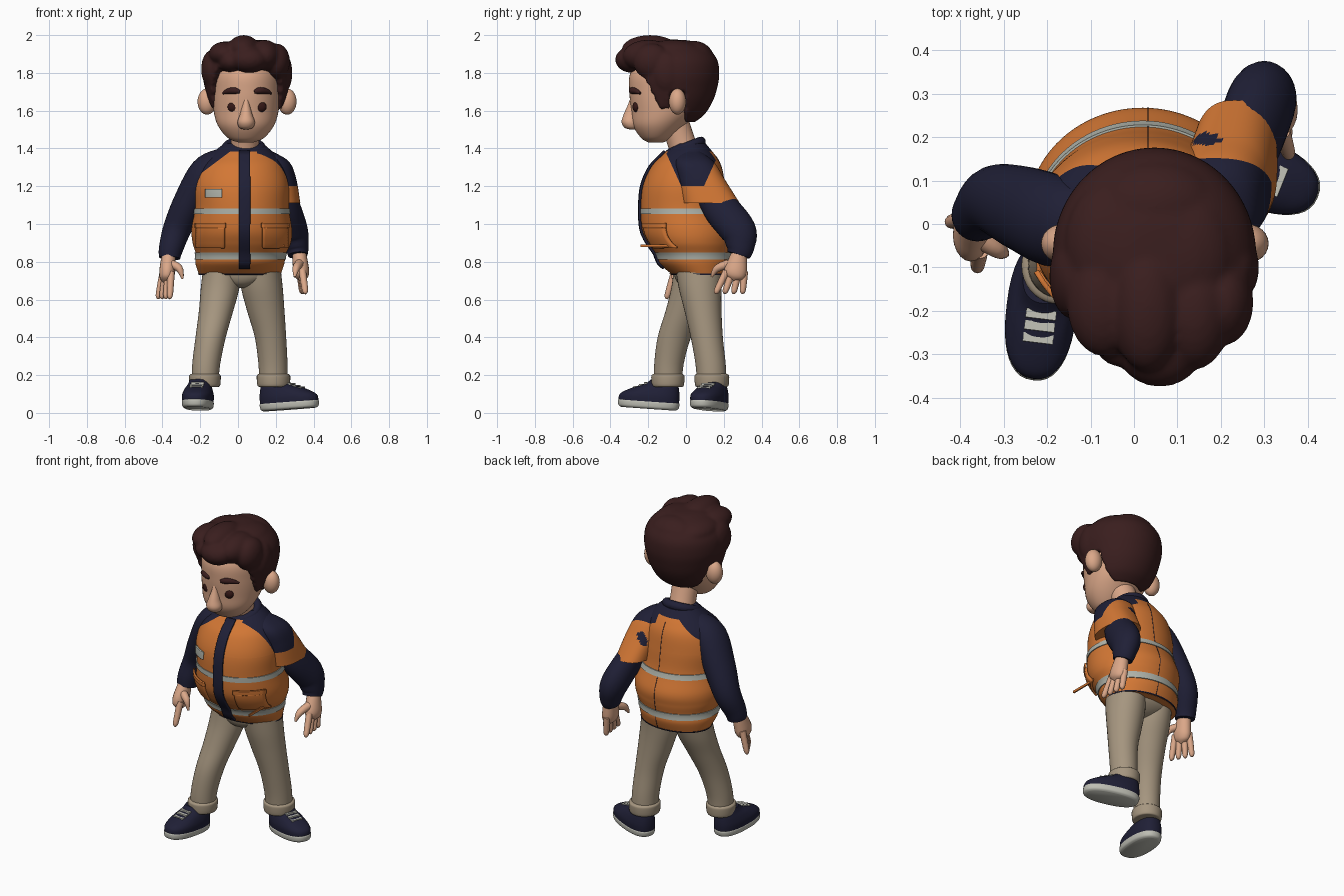
import bpy, bmesh, math
from mathutils import Vector, Matrix

old = bpy.data.objects.get("Cube")
if old:
    bpy.data.objects.remove(old, do_unlink=True)


def material(name, *rgb):
    m = bpy.data.materials.new(name)
    m.use_nodes = True
    m.diffuse_color = (*rgb, 1)
    m.node_tree.nodes["Principled BSDF"].inputs["Base Color"].default_value = (*rgb, 1)
    return m


SKIN = material("skin", .71, .39, .25)
HAIR = material("dark brown hair", .042, .013, .013)
EYE = material("eye brown", .035, .009, .008)
NAVY = material("navy cloth", .014, .014, .037)
ORANGE = material("orange cloth", .65, .185, .035)
SILVER = material("reflective grey", .43, .45, .40)
KHAKI = material("khaki cloth", .38, .305, .215)
SOLE = material("off white rubber", .52, .52, .46)
parts = []


def finish(name, bm, mats, rule=None, cuts=()):
    """Turn a bmesh into an object; planes cut clean borders, a rule colours the faces."""
    bmesh.ops.recalc_face_normals(bm, faces=bm.faces)
    for co, no in cuts:
        bmesh.ops.bisect_plane(bm, geom=bm.verts[:] + bm.edges[:] + bm.faces[:], plane_co=co, plane_no=no)
    if rule:
        for f in bm.faces:
            f.material_index = int(rule(f.calc_center_median()))
    me = bpy.data.meshes.new(name)
    bm.to_mesh(me)
    bm.free()
    for m in mats:
        me.materials.append(m)
    ob = bpy.data.objects.new(name, me)
    bpy.context.collection.objects.link(ob)
    parts.append(ob)
    return ob


def smooth(pts, n):
    """Catmull-Rom through rows of x, y, z, radius, radius."""
    pts = [tuple(p) if len(p) == 5 else (*p, p[3]) for p in pts]
    ext = [pts[0]] + pts + [pts[-1]]
    rows = []
    for a, b, c, d in zip(ext, ext[1:], ext[2:], ext[3:]):
        for k in range(n):
            t = k / n
            rows.append([.5 * (2*q + (r - p)*t + (2*p - 5*q + 4*r - s)*t*t
                               + (3*q - p - 3*r + s)*t**3)
                         for p, q, r, s in zip(a, b, c, d)])
    return rows + [list(pts[-1])]


def skin(pts, segs=32, n=5, level=False, power=2):
    """Skin (super)elliptical sections; level keeps every section horizontal."""
    rows = smooth(pts, n)
    bm = bmesh.new()
    loops = []
    for i, r in enumerate(rows):
        u, v = Vector((1, 0, 0)), Vector((0, 1, 0))
        if not level:
            t = Vector(rows[min(i + 1, len(rows) - 1)][:3]) - Vector(rows[max(i - 1, 0)][:3])
            t.normalize()
            u = v.cross(t).normalized()
            v = t.cross(u)
        ring = []
        for k in range(segs):
            a = 2 * math.pi * k / segs
            c, s = (math.copysign(abs(w) ** (2 / power), w) for w in (math.cos(a), math.sin(a)))
            ring.append(bm.verts.new(Vector(r[:3]) + u * max(r[3], .002) * c + v * max(r[4], .002) * s))
        loops.append(ring)
    for a, b in zip(loops, loops[1:]):
        for k in range(segs):
            j = (k + 1) % segs
            bm.faces.new((a[k], a[j], b[j], b[k]))
    bm.faces.new(loops[0])
    bm.faces.new(loops[-1])
    return bm


def sweep(name, pts, mats, *shape, rule=None, cuts=()):
    return finish(name, skin(pts, *shape), mats, rule, cuts)


def add_ball(bm, c, r):
    bmesh.ops.create_uvsphere(bm, u_segments=24, v_segments=18, radius=1,
                              matrix=Matrix.Translation(c) @ Matrix.Diagonal((*r, 1)))


def ball(name, c, r, mat):
    bm = bmesh.new()
    add_ball(bm, c, r)
    return finish(name, bm, [mat])


def box(name, c, size, mat):
    bm = bmesh.new()
    bmesh.ops.create_cube(bm, size=1, matrix=Matrix.Translation(c) @ Matrix.Diagonal((*size, 1)))
    return finish(name, bm, [mat])


# Vest body with navy yoke
TORSO = [(.01, .08, .73, .215, .15), (.01, .055, .79, .235, .195), (.015, .045, .84, .238, .205),
         (.02, .03, .9, .26, .232), (.02, .016, .97, .266, .249), (.02, -.008, 1.08, .25, .232),
         (.016, -.012, 1.2, .252, .218), (.018, 0, 1.3, .225, .188), (.025, .012, 1.36, .18, .145),
         (.03, .02, 1.425, .105, .085)]
YOKE_CUTS = [((0, 0, 1.385), (0, 0, 1)), ((0, 0, 1.2), (0, 0, 1)), ((0, 0, 1.415), (-.75, 0, 1)),
             ((0, .095, 1.2), (0, -2.2, 1)), ((0, -.025, 1.2), (0, 2.2, 1)), ((.1, 0, 0), (1, 0, 0))]


def yoke(c):
    if c.x > .1 and c.z > 1.2 + 2.2 * max(0, abs(c.y - .035) - .06):
        return True
    if ((c.x - .165) / .036) ** 2 + ((c.y - .195) / .015) ** 2 < 1 and c.z > 1.2:
        return True
    return c.z > min(1.385, 1.415 + .75 * c.x)


sweep("vest", TORSO, [ORANGE, NAVY], 112, 10, True, rule=yoke, cuts=YOKE_CUTS)
DENSE = smooth(TORSO, 10)


def section(z, off=0):
    for a, b in zip(DENSE, DENSE[1:]):
        if a[2] <= z <= b[2] or b is DENSE[-1]:
            t = (z - a[2]) / (b[2] - a[2])
            r = [p + (q - p) * t for p, q in zip(a, b)]
            return r[0], r[1], z, r[3] + off, r[4] + off


def band(name, z0, z1, off, mat):
    sweep(name, [section(z0 + (z1 - z0) * i / 4, off) for i in range(5)], [mat], 96, 1, True)


def patch(name, x0, x1, z0, z1, off, mat, side=-1):
    """Cloth plate that follows the front or back of the vest."""
    bm = bmesh.new()
    nx, nz = 10, 24
    grid = []
    for j in range(nz + 1):
        cx, cy, z, rx, ry = section(z0 + (z1 - z0) * j / nz, off)
        row = []
        for i in range(nx + 1):
            x = x0 + (x1 - x0) * i / nx
            y = cy + side * ry * math.sqrt(max(0, 1 - ((x - cx) / rx) ** 2))
            row.append(bm.verts.new((x, y, z)))
        grid.append(row)
    for a, b in zip(grid, grid[1:]):
        for i in range(nx):
            bm.faces.new((a[i], a[i + 1], b[i + 1], b[i]))
    mod = finish(name, bm, [mat]).modifiers.new("thickness", "SOLIDIFY")
    mod.thickness, mod.offset = .012, 0


band("upper_stripe", 1.053, 1.083, .005, SILVER)
band("lower_stripe", .812, .85, .005, SILVER)
band("hem_edge", .731, .737, .004, NAVY)
patch("zip_placket", .006, .064, .765, 1.385, .008, NAVY)
patch("back_seam", .031, .033, .74, 1.36, -.004, NAVY, 1)
patch("name_patch", -.17, -.085, 1.14, 1.185, .004, SILVER)
for side, x0, x1 in (("right", -.22, -.07), ("left", .13, .262)):
    patch(side + "_pocket", x0, x1, .875, .98, .009, ORANGE)
    patch(side + "_pocket_flap", x0 - .005, x1 + .005, .98, 1.005, .013, ORANGE)
box("loose_strap", (.243, -.14, .885), (.008, .2, .014), ORANGE)

# Collar and neck
bpy.ops.mesh.primitive_torus_add(major_radius=.09, minor_radius=.026, major_segments=40,
                                 minor_segments=12, location=(.03, -.005, 1.403), rotation=(.38, 0, 0))
collar = bpy.context.object
collar.name = "collar"
collar.data.materials.append(NAVY)
parts.append(collar)
sweep("neck", [(.035, 0, 1.36, .078), (.038, -.03, 1.45, .074), (.042, -.07, 1.56, .078)], [SKIN])

# Sleeves
sweep("right_sleeve", [(-.08, .015, 1.345, .06, .07), (-.17, .005, 1.275, .085, .105),
                       (-.255, .035, 1.12, .085, .098), (-.32, .055, .98, .075, .08),
                       (-.355, .025, .87, .064), (-.362, .015, .82, .056)], [NAVY])
sweep("left_sleeve", [(.2, .1, 1.24, .075), (.255, .18, 1.09, .075, .095), (.293, .276, .965, .077, .095),
                      (.312, .288, .88, .063, .075), (.317, .278, .835, .052, .06)], [NAVY])
sweep("left_short_sleeve", [(.14, .03, 1.385, .04, .045), (.18, .045, 1.33, .09, .102),
                            (.208, .08, 1.24, .1, .123), (.232, .135, 1.11, .098, .15)],
      [ORANGE, NAVY], 64, 12, True, 2.5, rule=yoke, cuts=YOKE_CUTS)


# Hands
def hand(side, wrist, palm, spread, drop, thumb):
    w, p, s, d = map(Vector, (wrist, palm, spread, drop))
    sweep(side + "_palm", [(*w, .036), (*w.lerp(p, .5), .04, .05), (*p, .042, .06),
                           (*(p + d * .25), .034, .05), (*(p + d * .4), .015)], [SKIN], 20)
    for i, name in enumerate(("little", "ring", "middle", "index")):
        a = p + s * (i - 1.5)
        b = a + d + s * (i - 1.5) * .5
        sweep(f"{side}_{name}_finger", [(*a, .019), (*a.lerp(b, .5), .018), (*a.lerp(b, .88), .015),
                                        (*b, .005)], [SKIN], 12)
    sweep(side + "_thumb", [(*q, r) for q, r in zip(thumb, (.024, .02, .006))], [SKIN], 12)


hand("right", (-.365, .01, .85), (-.375, -.025, .745), (.014, -.024, 0), (-.018, -.025, -.142),
     ((-.36, -.03, .79), (-.312, -.06, .765), (-.293, -.07, .71)))
hand("left", (.322, .285, .86), (.335, .262, .75), (.004, -.032, 0), (.014, -.035, -.12),
     ((.325, .23, .79), (.308, .165, .765), (.3, .135, .72)))

# Trousers with turned-up cuffs
sweep("trouser_seat", [(.015, .065, .77, .2, .13), (.015, .06, .72, .19, .12),
                       (.015, .05, .68, .1, .085), (.015, .045, .66, .03, .03)], [KHAKI], 40, 5, True)
LEGS = {"right": [(-.085, .06, .76, .1, .125), (-.095, .035, .66, .102, .113), (-.116, -.01, .54, .091, .098),
                  (-.145, -.062, .4, .08, .088), (-.168, -.09, .26, .074, .078), (-.175, -.096, .15, .07, .074)],
        "left": [(.118, .07, .76, .108, .125), (.127, .075, .66, .11, .113), (.147, .09, .54, .099, .098),
                 (.172, .11, .4, .083, .085), (.185, .13, .26, .077, .08), (.188, .137, .15, .075, .078)]}
for side, rows in LEGS.items():
    sweep(side + "_trouser_leg", rows, [KHAKI], 36, 5, True)
    x, y, z, rx, ry = rows[-1]
    sweep(side + "_trouser_cuff", [(x, y, z - .012 + h, rx + e, ry + e) for h, e in
          ((0, -.004), (.006, .01), (.05, .014), (.064, .01), (.07, -.004))], [KHAKI], 36, 4, True)

# Shoes: toe along -y, then turned into place
UPPER = [(0, 0, .04, .079, .161), (0, .003, .078, .081, .158), (0, .03, .112, .072, .127),
         (0, .062, .14, .06, .088), (0, .072, .165, .052, .066)]
RUBBER = [(0, 0, .008, .066, .146), (0, 0, .018, .078, .16), (0, 0, .042, .081, .164), (0, 0, .05, .077, .159)]
for side, loc, turn in (("right", (-.213, -.2, .014), -.12), ("left", (.274, .122, .01), 1.19)):
    shoe = [sweep(side + "_shoe_upper", UPPER, [NAVY], 40, 5, True, 2.4),
            sweep(side + "_shoe_sole", RUBBER, [SOLE], 40, 4, True, 2.4)]
    for i in range(3):
        shoe.append(box(f"{side}_lace_{i + 1}", (0, -.072 + .027 * i, .116 + .012 * i), (.07, .021, .014), SOLE))
    for ob in shoe:
        ob.location = loc
        ob.rotation_euler = (-.07, 0, turn)

# Head, ears, nose and face
sweep("head", [(.042, -.16, 1.432, .04, .04), (.042, -.157, 1.455, .095, .08), (.042, -.142, 1.52, .148, .138),
               (.043, -.112, 1.6, .172, .178), (.045, -.1, 1.7, .178, .2), (.045, -.1, 1.8, .17, .195),
               (.045, -.1, 1.9, .11, .13)], [SKIN], 48, 6, True)
MID = .048
sweep("nose", [(.043, -.275, 1.68, .012, .015), (.043, -.282, 1.63, .02, .026), (.043, -.292, 1.58, .033, .038),
               (.043, -.295, 1.54, .046, .046), (.043, -.29, 1.51, .036, .035), (.043, -.285, 1.5, .01)],
      [SKIN], 24, 5, True)
for side, s in (("right", -1), ("left", 1)):
    ball(side + "_ear", (MID + .212 * s, -.045, 1.648), (.05, .045, .069), SKIN)
    ball(side + "_eye", (MID + .073 * s, -.263, 1.62), (.03, .02, .028), EYE)
    sweep(side + "_eyebrow", [(MID + s * .128, -.242, 1.692, .006), (MID + s * .1, -.264, 1.703, .015),
                              (MID + s * .065, -.284, 1.706, .018), (MID + s * .037, -.292, 1.7, .01)], [HAIR], 12)


# Hair: trimmed cap plus swept locks and sideburns fused together
def below_hairline(c):
    if c.y < -.15:
        return c.z < min(1.82, 1.63 + 2 * (-.15 - c.y))
    if c.y < -.09:
        return c.z < 1.61
    return c.y < 0 and c.z < 1.7


CAP = [(1.535, .12, .11), (1.58, .168, .168), (1.65, .202, .212), (1.72, .222, .235), (1.79, .234, .246),
       (1.87, .222, .235), (1.935, .165, .18), (1.97, .08, .09), (1.976, .01, .01)]
bm = skin([(.047, -.07, *row) for row in CAP], 80, 7, True)
bmesh.ops.recalc_face_normals(bm, faces=bm.faces)
trim = [f for f in bm.faces if below_hairline(f.calc_center_median())]
bmesh.ops.delete(bm, geom=trim, context="FACES")
bmesh.ops.solidify(bm, geom=bm.faces[:], thickness=.045)
for c, r in (((-.07, -.18, 1.9), (.085, .125, .066)), ((.03, -.19, 1.925), (.085, .15, .075)),
             ((.14, -.2, 1.89), (.085, .135, .085)), ((.06, -.285, 1.87), (.1, .09, .07)),
             ((-.03, -.23, 1.86), (.075, .1, .06)), ((.205, -.18, 1.86), (.07, .1, .095)),
             ((.235, -.1, 1.8), (.053, .08, .11)), ((-.14, -.12, 1.82), (.055, .1, .1)),
             ((.11, -.07, 1.9), (.12, .16, .075)), ((-.05, -.05, 1.89), (.11, .15, .07)),
             ((.05, .04, 1.87), (.15, .11, .1)),
             ((MID - .172, -.125, 1.69), (.026, .034, .085)), ((MID + .172, -.125, 1.69), (.026, .034, .085))):
    add_ball(bm, c, r)
hair = finish("hair", bm, [HAIR])
fuse = hair.modifiers.new("fuse", "REMESH")
fuse.mode, fuse.voxel_size, fuse.use_smooth_shade = "VOXEL", .01, True
soft = hair.modifiers.new("soften", "SMOOTH")
soft.factor, soft.iterations = .5, 4

# Smooth shading with sharp edges kept
bpy.context.view_layer.update()
for ob in bpy.context.selected_objects:
    ob.select_set(False)
for ob in parts:
    ob.select_set(True)
bpy.context.view_layer.objects.active = hair
bpy.ops.object.shade_smooth_by_angle(angle=math.radians(40))
